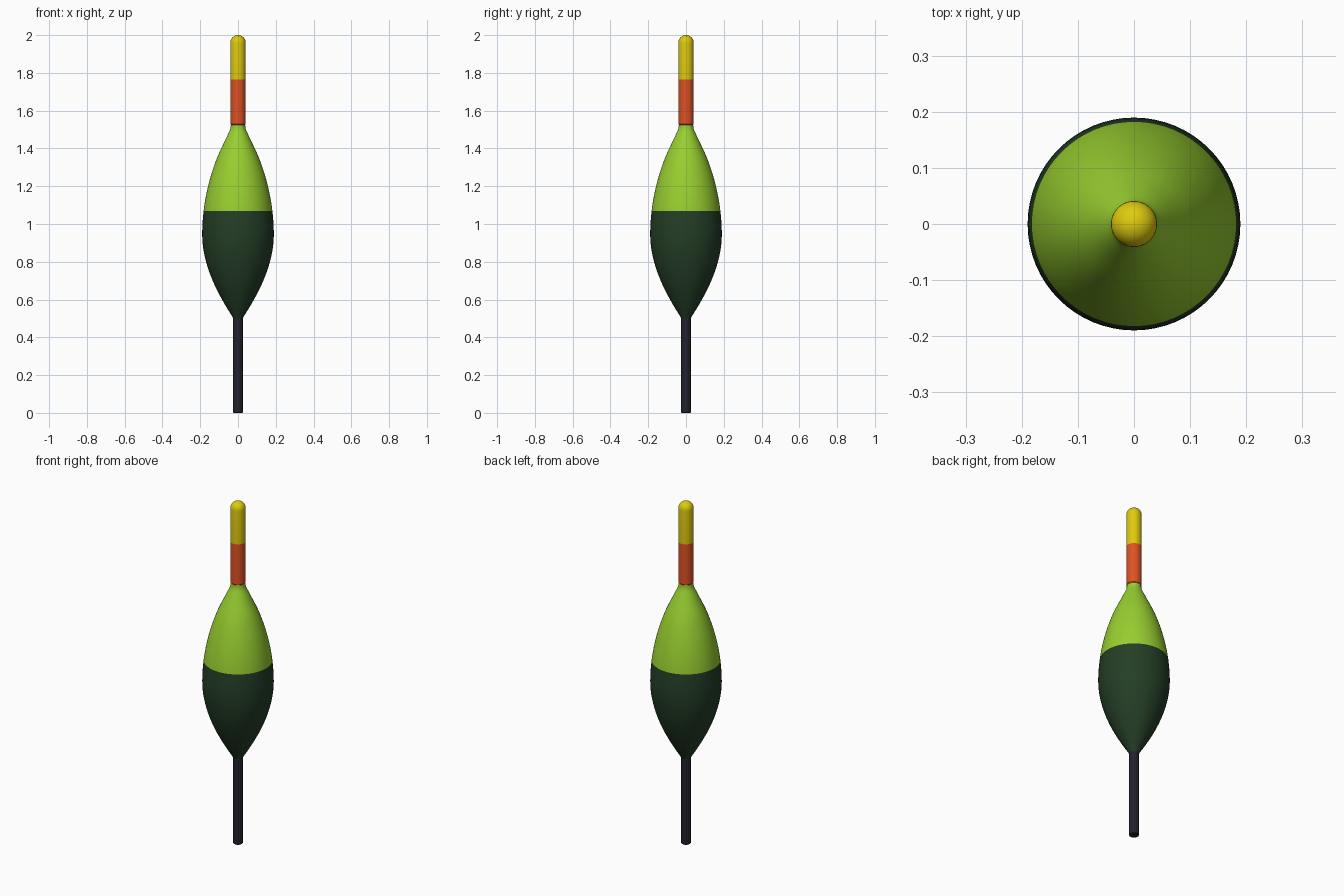
import bpy, bmesh, math

if "Cube" in bpy.data.objects:
    bpy.data.objects.remove(bpy.data.objects["Cube"])

SEGMENTS = 64


def material(name, r, g, b):
    """Flat material from sRGB bytes."""
    lin = lambda c: ((c / 255 + 0.055) / 1.055) ** 2.4 if c > 10 else c / 255 / 12.92
    m = bpy.data.materials.new(name)
    m.diffuse_color = (lin(r), lin(g), lin(b), 1)
    m.use_nodes = True
    m.node_tree.nodes["Principled BSDF"].inputs["Base Color"].default_value = m.diffuse_color
    return m


def smooth_profile(pts, steps=5):
    """Catmull-Rom curve through (radius, height) points."""
    out = []
    for i in range(len(pts) - 1):
        p0, p1, p2 = pts[max(i - 1, 0)], pts[i], pts[i + 1]
        p3 = pts[min(i + 2, len(pts) - 1)]
        for s in range(steps):
            t = s / steps
            out.append(tuple(0.5 * (2 * b + (c - a) * t + (2 * a - 5 * b + 4 * c - d) * t ** 2
                                    + (3 * b - a - 3 * c + d) * t ** 3)
                             for a, b, c, d in zip(p0, p1, p2, p3)))
    return out + [pts[-1]]


def lathe(name, profile, mats, split=None):
    """Revolve a profile around z; faces above the split height get the second material."""
    bm = bmesh.new()
    verts = [bm.verts.new((r, 0, z)) for r, z in profile]
    edges = [bm.edges.new(pair) for pair in zip(verts, verts[1:])]
    bmesh.ops.spin(bm, geom=verts + edges, cent=(0, 0, 0), axis=(0, 0, 1),
                   angle=math.tau, steps=SEGMENTS)
    bmesh.ops.remove_doubles(bm, verts=bm.verts, dist=1e-5)
    if split is not None:
        bmesh.ops.bisect_plane(bm, geom=bm.verts[:] + bm.edges[:] + bm.faces[:],
                               plane_co=(0, 0, split), plane_no=(0, 0, 1))
        for f in bm.faces:
            f.material_index = int(f.calc_center_median().z > split)
    bmesh.ops.recalc_face_normals(bm, faces=bm.faces)
    mesh = bpy.data.meshes.new(name)
    bm.to_mesh(mesh)
    bm.free()
    for m in mats:
        mesh.materials.append(m)
    obj = bpy.data.objects.new(name, mesh)
    bpy.context.collection.objects.link(obj)
    bpy.ops.object.select_all(action='DESELECT')
    obj.select_set(True)
    bpy.context.view_layer.objects.active = obj
    bpy.ops.object.shade_smooth_by_angle(angle=math.radians(35))
    return obj


dark_green = material("dark green", 36, 62, 38)
lime = material("lime green", 152, 206, 48)
orange = material("orange red", 222, 82, 36)
yellow = material("yellow", 222, 202, 14)
black = material("blue black", 34, 34, 46)

# Lower stem
lathe("stem", [(0, 0), (0.023, 0), (0.026, 0.003), (0.026, 0.52), (0, 0.52)], [black])

# Two-tone float body
body = smooth_profile([(0.024, 0.50), (0.079, 0.59), (0.13, 0.69), (0.169, 0.80), (0.189, 0.92),
                       (0.182, 1.07), (0.156, 1.21), (0.115, 1.34), (0.065, 1.45),
                       (0.042, 1.50), (0.038, 1.53)])
lathe("float_body", [(0, 0.50)] + body + [(0, 1.53)], [dark_green, lime], split=1.07)

# Antenna with a rounded tip
R = 0.041
dome = [(R * math.cos(a), 2 - R + R * math.sin(a))
        for a in (i * math.pi / 16 for i in range(8))] + [(0, 2)]
lathe("antenna", [(0, 1.525), (R - 0.003, 1.525), (R, 1.529)] + dome, [orange, yellow], split=1.765)
